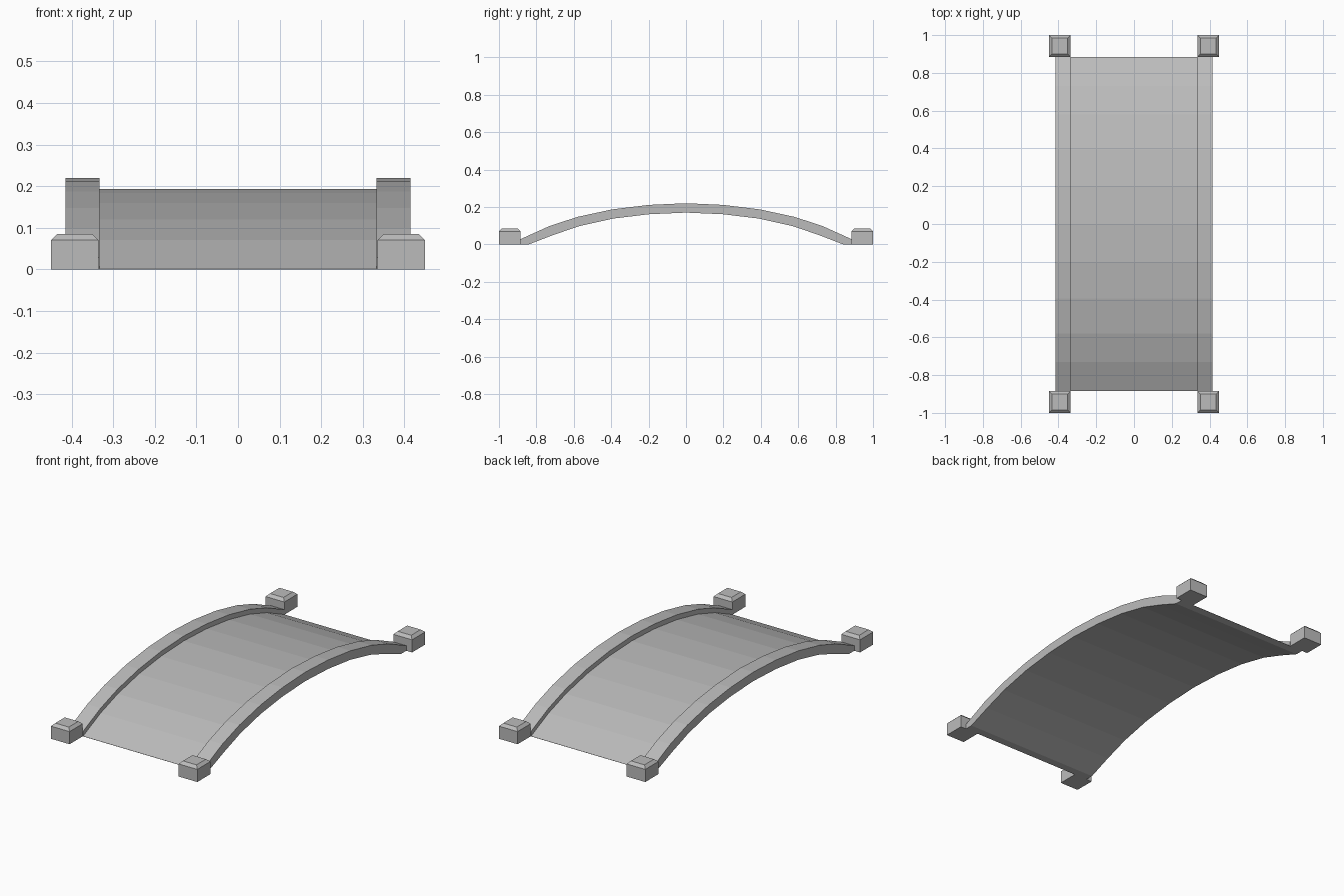
import bpy
import bmesh

cube = bpy.data.objects.get("Cube")
if cube:
    bpy.data.objects.remove(cube, do_unlink=True)

stone = bpy.data.materials.new("grey_stone")
stone.use_nodes = True
colour = (0.5, 0.5, 0.5, 1)
stone.diffuse_color = colour
stone.node_tree.nodes["Principled BSDF"].inputs["Base Color"].default_value = colour

# Half of the arch from crown to foot, as (y, z)
TOP = [(0, 0.22), (0.2, 0.211), (0.395, 0.187), (0.58, 0.147), (0.73, 0.098), (0.885, 0.028)]
UNDER = [(0, 0.17), (0.2, 0.161), (0.39, 0.138), (0.57, 0.098), (0.71, 0.05), (0.84, 0), (0.885, 0)]
DECK_DROP = 0.027


def finish(name, bm):
    bmesh.ops.recalc_face_normals(bm, faces=bm.faces)
    mesh = bpy.data.meshes.new(name)
    bm.to_mesh(mesh)
    bm.free()
    mesh.materials.append(stone)
    obj = bpy.data.objects.new(name, mesh)
    bpy.context.collection.objects.link(obj)


def mirrored(half):
    return [(-y, z) for y, z in reversed(half[1:])] + half


def arch(name, x0, x1, drop=0.0):
    """Extrude the arched side profile across the span x0 to x1."""
    top = mirrored([(y, z - drop) for y, z in TOP])
    profile = top + mirrored(UNDER)[::-1]
    bm = bmesh.new()
    face = bm.faces.new([bm.verts.new((x0, y, z)) for y, z in profile])
    out = bmesh.ops.extrude_face_region(bm, geom=[face])
    moved = [v for v in out["geom"] if isinstance(v, bmesh.types.BMVert)]
    bmesh.ops.translate(bm, verts=moved, vec=(x1 - x0, 0, 0))
    finish(name, bm)


def post(name, cx, cy):
    """Square end post with a chamfered top."""
    half, inset = 0.0575, 0.016
    bm = bmesh.new()
    rings = []
    for z, r in ((0, half), (0.07, half), (0.085, half - inset)):
        rings.append([bm.verts.new((cx + sx * r, cy + sy * r, z))
                      for sx, sy in ((-1, -1), (1, -1), (1, 1), (-1, 1))])
    for low, high in zip(rings, rings[1:]):
        for i in range(4):
            j = (i + 1) % 4
            bm.faces.new((low[i], low[j], high[j], high[i]))
    bm.faces.new(rings[0][::-1])
    bm.faces.new(rings[-1])
    finish(name, bm)


# Walkway and raised kerbs
arch("deck", -0.333, 0.333, DECK_DROP)
for side, s in (("left", 1), ("right", -1)):
    arch(side + "_kerb", s * 0.333, s * 0.415)
    # Posts at both ends of each kerb
    for end, e in (("front", -1), ("back", 1)):
        post(f"{end}_{side}_post", s * 0.3925, e * 0.9425)
